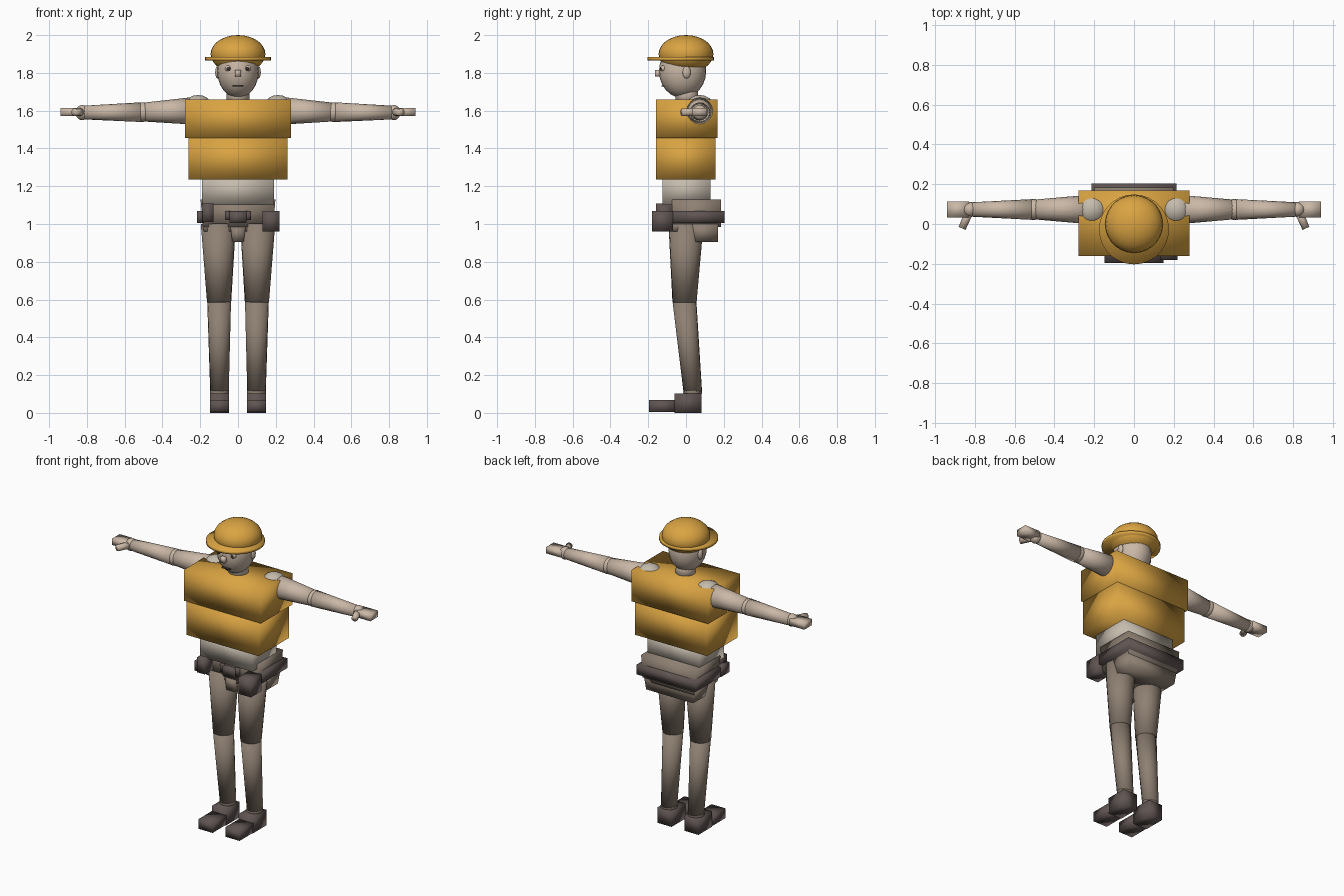
import bpy, bmesh
from mathutils import Vector, Matrix

if "Cube" in bpy.data.objects:
    bpy.data.objects.remove(bpy.data.objects["Cube"])


def material(name, r, g, b):
    m = bpy.data.materials.new(name)
    m.diffuse_color = (r, g, b, 1)
    m.use_nodes = True
    m.node_tree.nodes["Principled BSDF"].inputs["Base Color"].default_value = m.diffuse_color
    return m


YELLOW = material("safety_yellow", 0.70, 0.37, 0.055)
SKIN = material("skin", 0.59, 0.48, 0.385)
SHIRT = material("pale_shirt", 0.56, 0.50, 0.42)
TROUSERS = material("brown_trousers", 0.27, 0.215, 0.17)
LEATHER = material("dark_leather", 0.115, 0.09, 0.085)
EYE = material("dark_eye", 0.04, 0.03, 0.03)


def finish(name, bm, mat):
    bmesh.ops.recalc_face_normals(bm, faces=bm.faces)
    for f in bm.faces:
        f.smooth = True
    me = bpy.data.meshes.new(name)
    bm.to_mesh(me)
    bm.free()
    me.materials.append(mat)
    ob = bpy.data.objects.new(name, me)
    bpy.context.collection.objects.link(ob)
    return ob


def box(name, x, y, z, mat, bottom=1.0):
    """Softly shaded block from ranges; bottom scales the width at the base."""
    bm = bmesh.new()
    bmesh.ops.create_cube(bm, size=1)
    mid = (x[0] + x[1]) / 2
    for v in bm.verts:
        wide = (x[1] - x[0]) * (bottom if v.co.z < 0 else 1)
        v.co = (mid + v.co.x * wide,
                (y[0] + y[1]) / 2 + v.co.y * (y[1] - y[0]),
                (z[0] + z[1]) / 2 + v.co.z * (z[1] - z[0]))
    return finish(name, bm, mat)


def ball(name, centre, radii, mat, seg=20):
    bm = bmesh.new()
    bmesh.ops.create_uvsphere(bm, u_segments=seg, v_segments=seg // 2, radius=1)
    bmesh.ops.transform(bm, verts=bm.verts,
                        matrix=Matrix.Translation(centre) @ Matrix.Diagonal((*radii, 1)))
    return finish(name, bm, mat)


def limb(name, a, b, r1, r2, mat, seg=16):
    """Tapered cylinder between two points."""
    a, b = Vector(a), Vector(b)
    d = b - a
    bm = bmesh.new()
    bmesh.ops.create_cone(bm, cap_ends=True, segments=seg, radius1=r1, radius2=r2, depth=d.length)
    rot = d.to_track_quat('Z', 'Y').to_matrix().to_4x4()
    bmesh.ops.transform(bm, verts=bm.verts, matrix=Matrix.Translation((a + b) / 2) @ rot)
    return finish(name, bm, mat)


# Torso and padded vest
box("vest_chest", (-0.28, 0.28), (-0.16, 0.168), (1.455, 1.66), YELLOW)
box("vest_belly", (-0.262, 0.262), (-0.16, 0.157), (1.235, 1.455), YELLOW)
box("shirt_waist", (-0.19, 0.19), (-0.125, 0.13), (1.10, 1.26), SHIRT)

# Hips
box("hips", (-0.198, 0.198), (-0.075, 0.184), (0.985, 1.13), TROUSERS, 0.94)
box("seat_of_trousers", (-0.19, 0.19), (0.01, 0.17), (0.905, 1.0), TROUSERS, 0.9)
box("lower_hips", (-0.19, 0.19), (-0.07, 0.17), (0.96, 1.0), TROUSERS, 0.95)
box("crotch_flap", (-0.04, 0.04), (-0.078, 0.02), (0.905, 0.985), TROUSERS, 0.75)

# Belt, buckle and pouches
box("belt", (-0.215, 0.215), (-0.07, 0.205), (1.005, 1.07), LEATHER)
box("buckle", (-0.045, 0.045), (-0.095, -0.06), (1.005, 1.065), LEATHER)
for s in (-1, 1):
    box("buckle_wing", sorted((s * 0.04, s * 0.068)), (-0.09, -0.06), (1.02, 1.07), LEATHER)
box("large_pouch", (0.13, 0.22), (-0.18, -0.07), (0.96, 1.07), LEATHER)
box("small_pouch", (-0.187, -0.13), (-0.16, -0.07), (1.01, 1.108), LEATHER)
box("side_pouch", (-0.218, -0.18), (-0.14, -0.05), (1.005, 1.07), LEATHER)

# Neck, head and face
limb("neck", (0, 0.007, 1.63), (0, 0.0, 1.74), 0.062, 0.058, SKIN)
ball("head", (0, -0.018, 1.81), (0.11, 0.125, 0.143), SKIN, 24)
box("nose", (-0.015, 0.015), (-0.165, -0.13), (1.78, 1.815), SKIN)
box("mouth", (-0.028, 0.028), (-0.131, -0.09), (1.727, 1.733), EYE)

# Hard hat
ball("helmet_dome", (0, 0, 1.9), (0.145, 0.145, 0.1), YELLOW, 28)
limb("helmet_brim", (0, -0.027, 1.865), (0, -0.027, 1.884), 0.176, 0.176, YELLOW, 28)

for s in (-1, 1):
    # Eyes and ears
    ball("eye_white", (s * 0.05, -0.118, 1.824), (0.019, 0.016, 0.018), SKIN, 12)
    ball("pupil", (s * 0.05, -0.13, 1.822), (0.011, 0.007, 0.011), EYE, 10)
    ball("ear", (s * 0.108, 0.003, 1.803), (0.013, 0.022, 0.033), SKIN, 12)

    # Arms held straight out
    ball("shoulder", (s * 0.212, 0.073, 1.6), (0.084, 0.084, 0.083), SHIRT)
    limb("upper_arm", (s * 0.2, 0.073, 1.6), (s * 0.52, 0.073, 1.592), 0.076, 0.048, SKIN)
    ball("elbow", (s * 0.505, 0.073, 1.592), (0.05, 0.053, 0.052), SKIN)
    limb("forearm", (s * 0.515, 0.073, 1.592), (s * 0.82, 0.073, 1.59), 0.052, 0.036, SKIN)
    ball("wrist", (s * 0.825, 0.073, 1.59), (0.036, 0.038, 0.04), SKIN)
    box("hand", sorted((s * 0.83, s * 0.94)), (0.033, 0.112), (1.572, 1.613), SKIN)
    limb("thumb", (s * 0.825, 0.07, 1.592), (s * 0.865, -0.022, 1.592), 0.022, 0.02, SKIN, 10)

    # Legs
    limb("thigh", (s * 0.104, 0.0, 1.0), (s * 0.1, -0.008, 0.585), 0.093, 0.064, TROUSERS)
    ball("knee", (s * 0.1, -0.008, 0.59), (0.061, 0.061, 0.061), TROUSERS)
    limb("shin", (s * 0.1, -0.008, 0.59), (s * 0.098, 0.036, 0.11), 0.063, 0.049, TROUSERS)
    ball("ankle", (s * 0.098, 0.035, 0.11), (0.051, 0.05, 0.04), TROUSERS)

    # Shoes
    sx = sorted((s * 0.047, s * 0.149))
    box("shoe_heel", sx, (-0.06, 0.083), (0, 0.102), LEATHER)
    box("shoe_toe", sx, (-0.197, -0.05), (0.004, 0.068), LEATHER)
